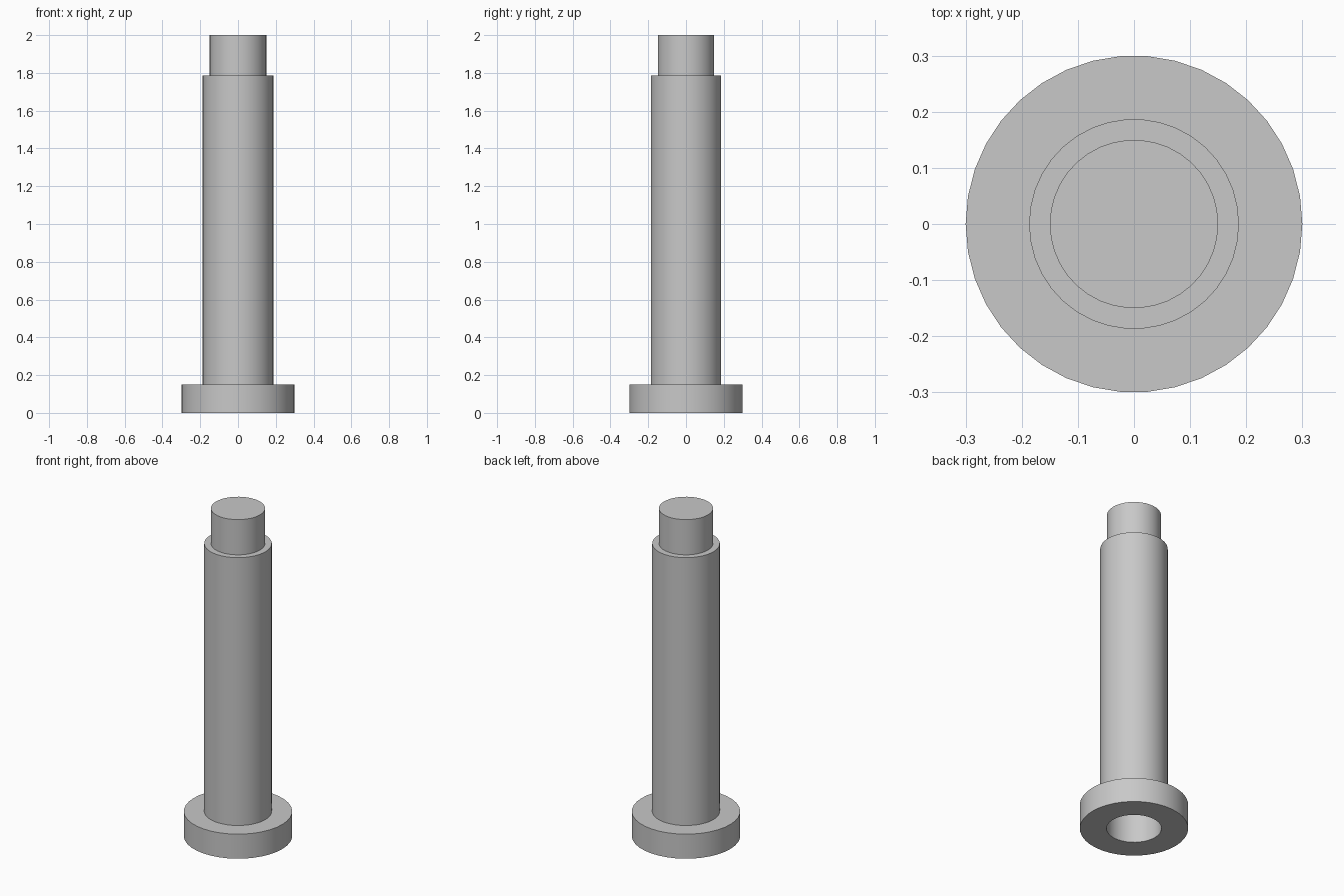
import bpy
import bmesh
import math
from mathutils import Vector

cube = bpy.data.objects.get("Cube")
if cube:
    bpy.data.objects.remove(cube, do_unlink=True)

SIDES = 38
FLANGE_R, SHAFT_R, TIP_R, BORE_R = 0.30, 0.187, 0.15, 0.152
FLANGE_TOP, SHAFT_TOP, TIP_TOP, BORE_DEPTH = 0.15, 1.785, 2.0, 0.23

# Plain grey metal
grey = bpy.data.materials.new("plain_grey")
grey.use_nodes = True
colour = (0.58, 0.58, 0.58, 1)
grey.diffuse_color = colour
grey.node_tree.nodes["Principled BSDF"].inputs["Base Color"].default_value = colour


def lathe(name, profile):
    """Turn a profile of (radius, height) points round the z axis."""
    bm = bmesh.new()
    verts = [bm.verts.new((r, 0, z)) for r, z in profile]
    edges = [bm.edges.new(pair) for pair in zip(verts, verts[1:])]
    bmesh.ops.spin(bm, geom=verts + edges, cent=Vector(), axis=Vector((0, 0, 1)),
                   angle=math.tau, steps=SIDES)
    bmesh.ops.remove_doubles(bm, verts=bm.verts, dist=0.0001)
    bmesh.ops.recalc_face_normals(bm, faces=bm.faces)
    mesh = bpy.data.meshes.new(name)
    bm.to_mesh(mesh)
    bm.free()
    mesh.materials.append(grey)
    obj = bpy.data.objects.new(name, mesh)
    bpy.context.collection.objects.link(obj)
    bpy.ops.object.select_all(action="DESELECT")
    obj.select_set(True)
    bpy.context.view_layer.objects.active = obj
    bpy.ops.object.shade_smooth_by_angle(angle=math.radians(30))
    return obj


# Flanged post with a stepped tip and a blind socket in the base
lathe("flanged_post", [
    (0, BORE_DEPTH), (BORE_R, BORE_DEPTH), (BORE_R, 0),
    (FLANGE_R, 0), (FLANGE_R, FLANGE_TOP),
    (SHAFT_R, FLANGE_TOP), (SHAFT_R, SHAFT_TOP),
    (TIP_R, SHAFT_TOP), (TIP_R, TIP_TOP), (0, TIP_TOP),
])
